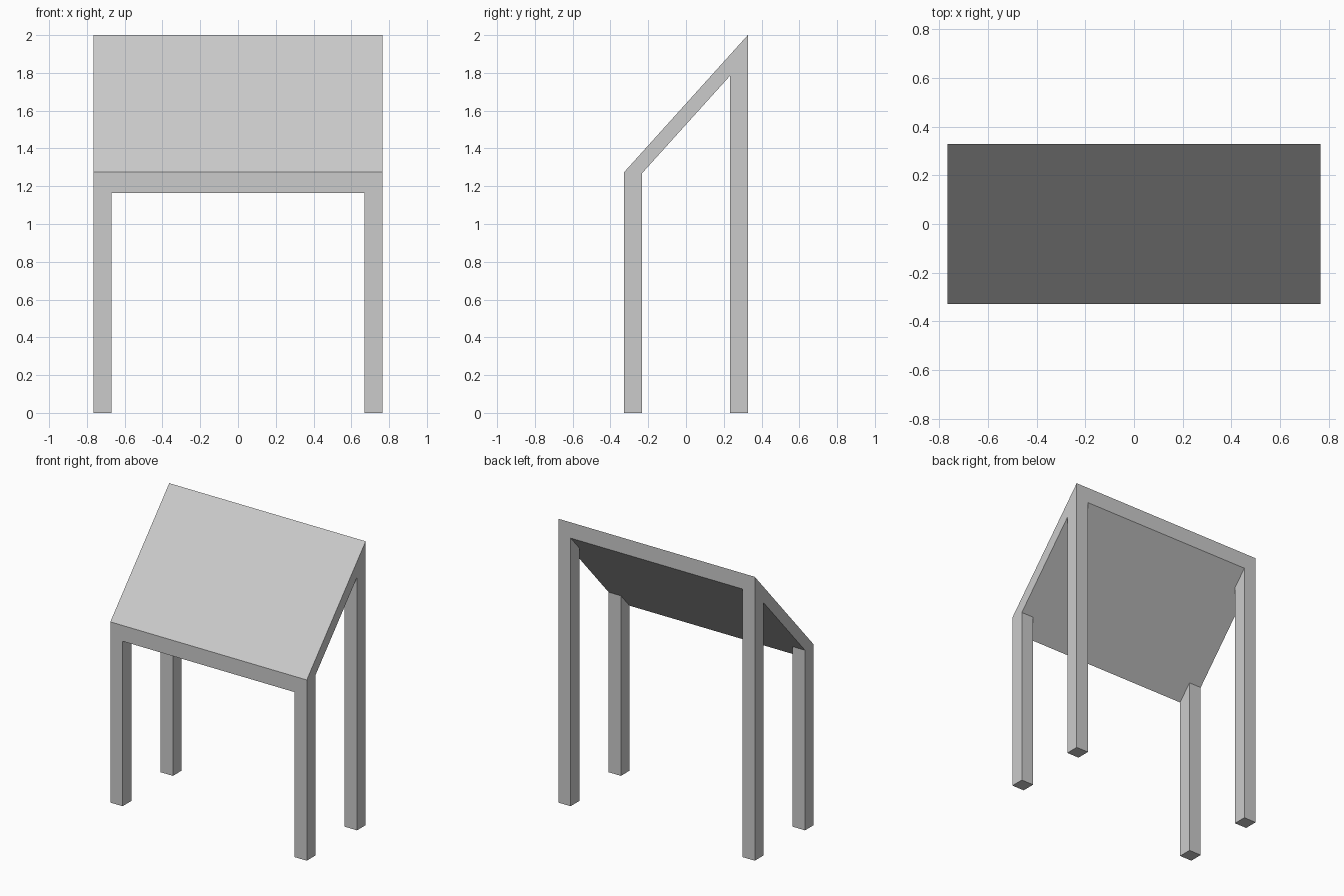
import bpy, bmesh

if "Cube" in bpy.data.objects:
    bpy.data.objects.remove(bpy.data.objects["Cube"])

HALF_X, HALF_Y, LEG = 0.766, 0.328, 0.096
LOW, HIGH, THICK = 1.163, 1.89, 0.111


def underside(y):
    return LOW + (HIGH - LOW) * (y + HALF_Y) / (2 * HALF_Y)


def prism(name, profile, x0, x1):
    """Extrude a (y, z) profile along x."""
    bm = bmesh.new()
    face = bm.faces.new([bm.verts.new((x0, y, z)) for y, z in profile])
    ext = bmesh.ops.extrude_face_region(bm, geom=[face])
    verts = [v for v in ext["geom"] if isinstance(v, bmesh.types.BMVert)]
    bmesh.ops.translate(bm, verts=verts, vec=(x1 - x0, 0, 0))
    bmesh.ops.recalc_face_normals(bm, faces=bm.faces)
    mesh = bpy.data.meshes.new(name)
    bm.to_mesh(mesh)
    bm.free()
    obj = bpy.data.objects.new(name, mesh)
    bpy.context.collection.objects.link(obj)
    return obj


# Sloping top panel with vertical front and back edges
prism("sloped_top", [(-HALF_Y, LOW), (HALF_Y, HIGH),
                     (HALF_Y, HIGH + THICK), (-HALF_Y, LOW + THICK)],
      -HALF_X, HALF_X)

# Leg pairs cut to the slope, mirrored left to right
for name, y0 in (("front_legs", -HALF_Y), ("back_legs", HALF_Y - LEG)):
    y1 = y0 + LEG
    legs = prism(name, [(y0, 0), (y1, 0), (y1, underside(y1)), (y0, underside(y0))],
                 HALF_X - LEG, HALF_X)
    legs.modifiers.new("mirror", "MIRROR").use_axis[0] = True
